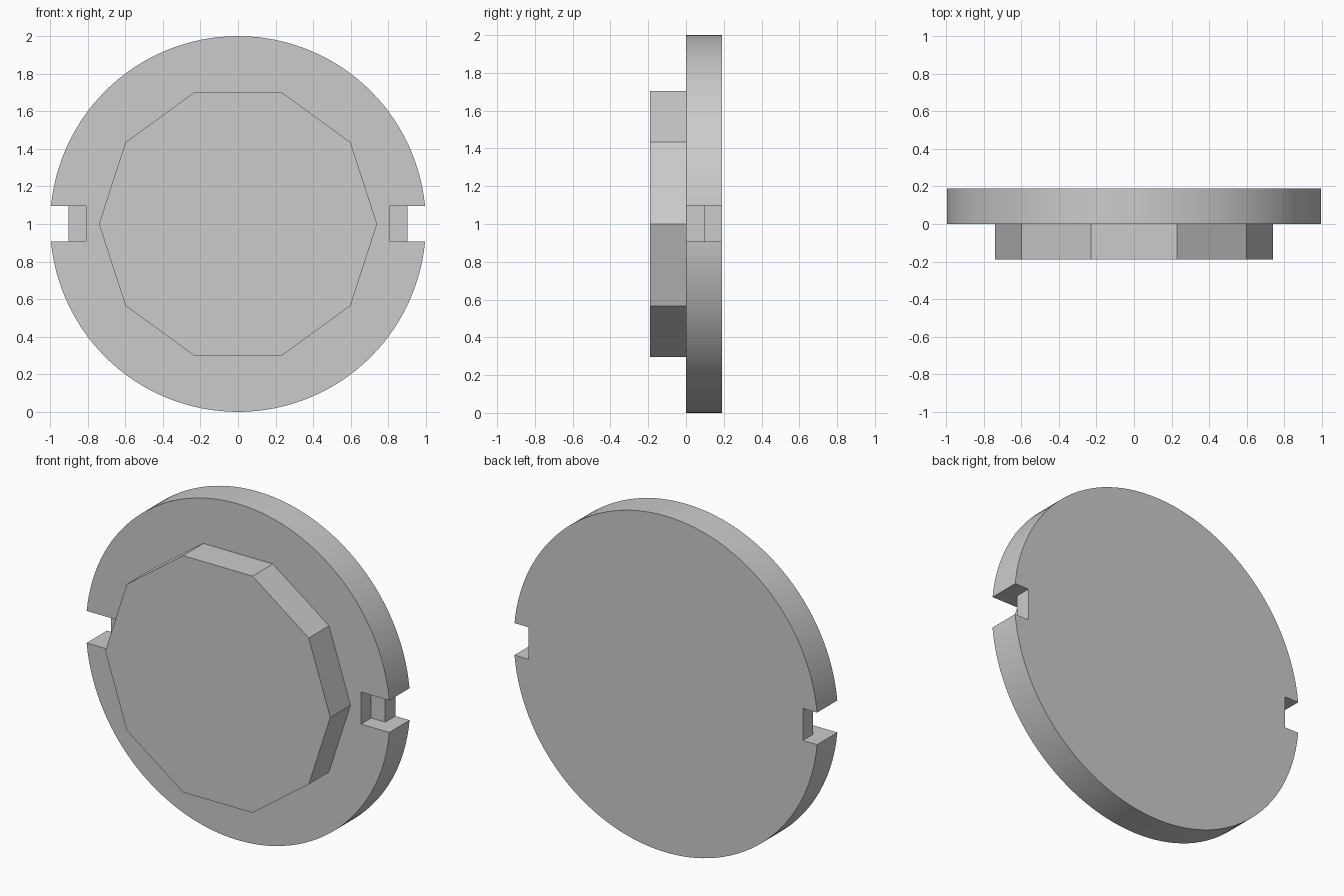
import bpy
import math

cube = bpy.data.objects.get("Cube")
if cube:
    bpy.data.objects.remove(cube, do_unlink=True)

CENTRE_Z = 1.0
THICK = 0.19

grey = bpy.data.materials.new("light grey")
grey.use_nodes = True
grey.diffuse_color = (0.6, 0.6, 0.6, 1)
grey.node_tree.nodes["Principled BSDF"].inputs["Base Color"].default_value = (0.6, 0.6, 0.6, 1)


def disc(name, sides, radius, y0, y1):
    """Prism along y with its first corner on the x axis."""
    bpy.ops.mesh.primitive_cylinder_add(
        vertices=sides, radius=radius, depth=y1 - y0,
        location=(0, (y0 + y1) / 2, CENTRE_Z),
        rotation=(math.pi / 2, math.pi / 2 if sides % 4 else 0, 0))
    ob = bpy.context.object
    ob.name = name
    bpy.ops.object.transform_apply(location=False, rotation=True, scale=True)
    ob.data.materials.append(grey)
    return ob


def cut_box(target, x0, x1, y0, y1, z0, z1):
    """Subtract a box and discard the cutter."""
    bpy.ops.mesh.primitive_cube_add(
        size=1, location=((x0 + x1) / 2, (y0 + y1) / 2, (z0 + z1) / 2))
    cutter = bpy.context.object
    cutter.name = "notch_cutter"
    cutter.hide_render = True
    cutter.scale = (abs(x1 - x0), y1 - y0, z1 - z0)
    bpy.ops.object.transform_apply(location=False, rotation=False, scale=True)
    mod = target.modifiers.new("notch", 'BOOLEAN')
    mod.operation = 'DIFFERENCE'
    mod.solver = 'EXACT'
    mod.object = cutter
    bpy.context.view_layer.objects.active = target
    bpy.ops.object.modifier_apply(modifier=mod.name)
    bpy.data.objects.remove(cutter, do_unlink=True)


# Round base plate with a stepped notch on each side
plate = disc("base_plate", 128, 1.0, 0, THICK)
for side in (-1, 1):
    cut_box(plate, side * 0.902, side * 1.2, -0.1, 0.3, 0.907, 1.097)
    cut_box(plate, side * 0.81, side * 1.2, -0.1, THICK / 2, 0.907, 1.097)

bpy.ops.object.select_all(action='DESELECT')
plate.select_set(True)
bpy.context.view_layer.objects.active = plate
bpy.ops.object.shade_smooth_by_angle(angle=math.radians(30))

# Raised ten-sided boss on the front
boss = disc("front_boss", 10, 0.74, -THICK, 0)
